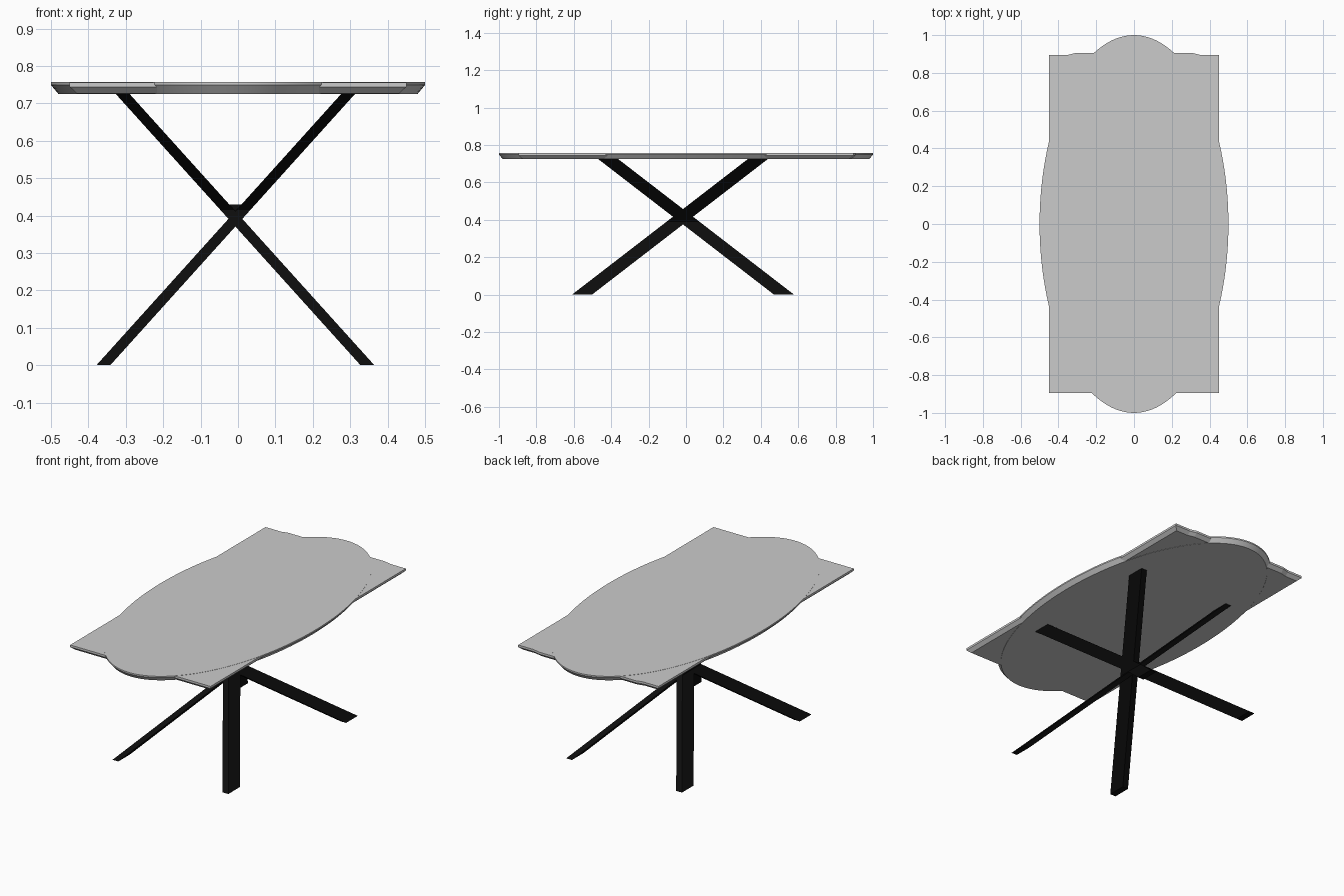
import bpy, bmesh, math

if "Cube" in bpy.data.objects:
    bpy.data.objects.remove(bpy.data.objects["Cube"])

black = bpy.data.materials.new("black_metal")
black.diffuse_color = (0.004, 0.004, 0.004, 1)
black.use_nodes = True
black.node_tree.nodes["Principled BSDF"].inputs["Base Color"].default_value = black.diffuse_color


def loft(name, rings, mat=None, smooth=False):
    """Closed solid through a stack of equal-length rings, bottom to top."""
    bm = bmesh.new()
    loops = [[bm.verts.new(p) for p in ring] for ring in rings]
    n = len(loops[0])
    for a, b in zip(loops, loops[1:]):
        for i in range(n):
            j = (i + 1) % n
            bm.faces.new((a[i], a[j], b[j], b[i]))
    bm.faces.new(loops[0][::-1])
    bm.faces.new(loops[-1])
    bmesh.ops.recalc_face_normals(bm, faces=bm.faces[:])
    me = bpy.data.meshes.new(name)
    bm.to_mesh(me)
    bm.free()
    ob = bpy.data.objects.new(name, me)
    bpy.context.collection.objects.link(ob)
    if mat:
        me.materials.append(mat)
    if smooth:
        bpy.context.view_layer.objects.active = ob
        ob.select_set(True)
        bpy.ops.object.shade_smooth_by_angle(angle=math.radians(25))
        ob.select_set(False)
    return ob


# oval top: thin upright rim, underside chamfered inwards
def oval(rx, ry, z, n=128):
    return [(rx * math.cos(2 * math.pi * i / n), ry * math.sin(2 * math.pi * i / n), z)
            for i in range(n)]


loft("oval_top", [oval(0.48, 0.98, 0.725), oval(0.5, 1.0, 0.749), oval(0.5, 1.0, 0.757)],
     smooth=True)


# rectangular top sharing the same surface, back edge slightly stepped
def slab(inset, z):
    x, y = 0.45 - inset, 0.895 - inset
    pts = [(-x, -y), (x, -y), (x, y), (0.35, y), (0.31, y + 0.01),
           (-0.31, y + 0.01), (-0.35, y), (-x, y)]
    return [(px, py, z) for px, py in pts]


loft("rectangular_top", [slab(0.02, 0.726), slab(0, 0.744), slab(0, 0.756)])


# four crossing legs, each with a flat-cut horizontal section
CX, CY = -0.007, -0.016


def section(x, y, z, hx=0.0185, hy=0.0535):
    return [(CX + x + sx * hx, CY + y + sy * hy, z)
            for sx, sy in ((-1, -1), (1, -1), (1, 1), (-1, 1))]


for sx, xn in ((-1, "left"), (1, "right")):
    for sy, yn in ((-1, "front"), (1, "back")):
        loft(f"{yn}_{xn}_leg",
             [section(sx * 0.353, sy * 0.54, 0), section(-sx * 0.303, -sy * 0.403, 0.727)],
             black)

# small block where the legs cross
loft("leg_hub", [section(0, 0, 0.385, 0.016, 0.05), section(0, 0, 0.43, 0.016, 0.05)], black)
